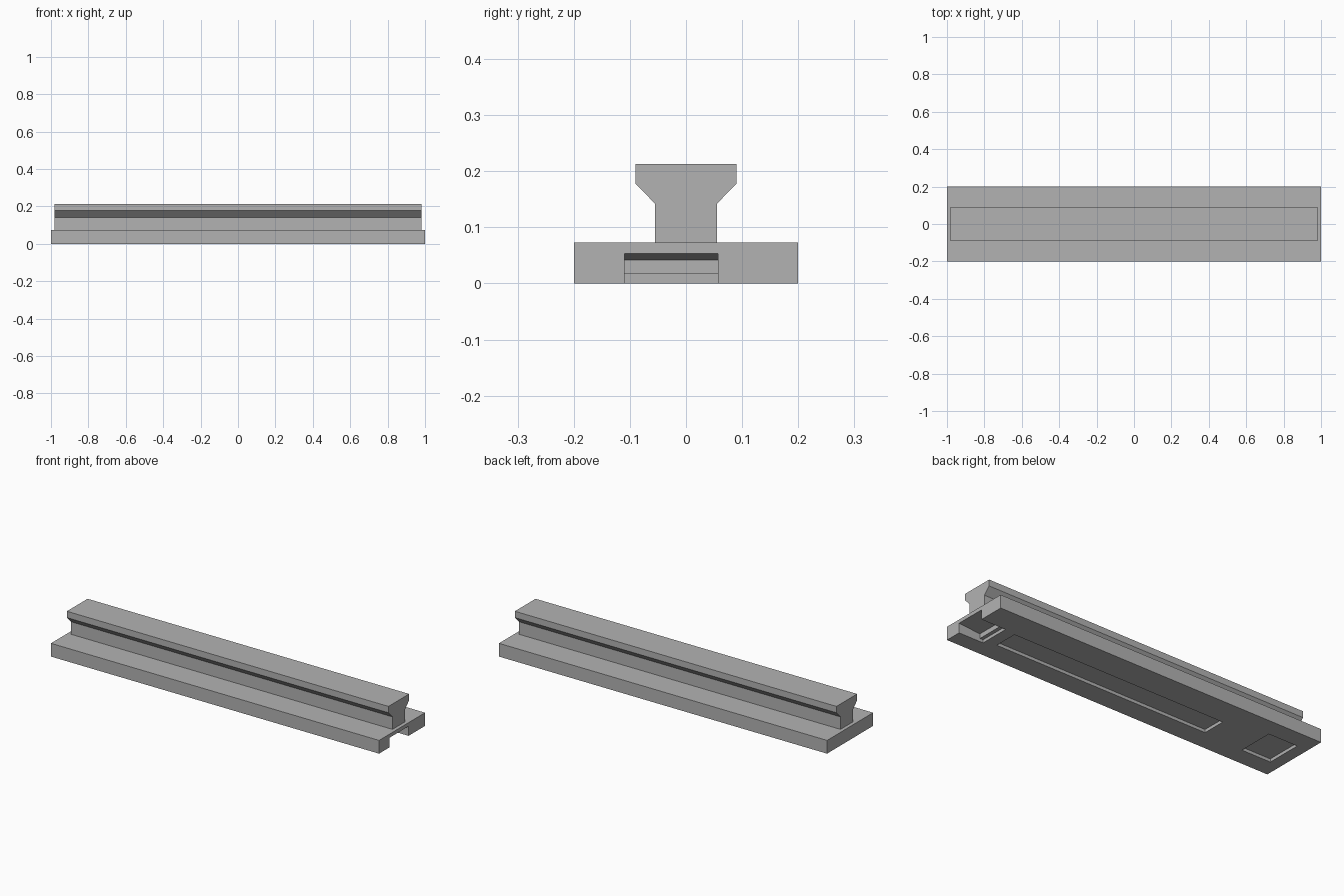
import bpy
import bmesh
from mathutils import Vector

cube = bpy.data.objects.get("Cube")
if cube:
    bpy.data.objects.remove(cube, do_unlink=True)

grey = bpy.data.materials.new("plain grey")
grey.use_nodes = True
colour = (0.45, 0.45, 0.45, 1)
grey.diffuse_color = colour
grey.node_tree.nodes["Principled BSDF"].inputs["Base Color"].default_value = colour


def extrude(name, points, offset):
    """Make a flat-shaded prism from a closed outline pushed along offset."""
    bm = bmesh.new()
    face = bm.faces.new([bm.verts.new(p) for p in points])
    grown = bmesh.ops.extrude_face_region(bm, geom=[face])["geom"]
    moved = [v for v in grown if isinstance(v, bmesh.types.BMVert)]
    bmesh.ops.translate(bm, verts=moved, vec=Vector(offset))
    bmesh.ops.recalc_face_normals(bm, faces=bm.faces)
    mesh = bpy.data.meshes.new(name)
    bm.to_mesh(mesh)
    bm.free()
    mesh.materials.append(grey)
    obj = bpy.data.objects.new(name, mesh)
    bpy.context.collection.objects.link(obj)
    return obj


def box(name, x0, x1, y0, y1, z0, z1):
    outline = [(x0, y0, z0), (x1, y0, z0), (x1, y1, z0), (x0, y1, z0)]
    return extrude(name, outline, (0, 0, z1 - z0))


def carve(target, cutter):
    """Subtract the cutter from the target, then discard it."""
    cutter.hide_render = True
    mod = target.modifiers.new("carve", "BOOLEAN")
    mod.operation = "DIFFERENCE"
    mod.solver = "EXACT"
    mod.object = cutter
    bpy.context.view_layer.objects.active = target
    bpy.ops.object.modifier_apply(modifier=mod.name)
    bpy.data.objects.remove(cutter, do_unlink=True)


# Base plate
plate_top = 0.073
base = box("base_plate", -1, 1, -0.2, 0.2, 0, plate_top)

# Stepped pocket with a sloping ceiling, open at the end
step = 0.017
below = -0.05
pocket = [(1.05, below), (0.85, below), (0.85, step), (0.87, step),
          (0.87, 0.042), (1, 0.053), (1.05, 0.053)]
carve(base, extrude("pocket_cutter", [(x, -0.11, z) for x, z in pocket],
                    (0, 0.167, 0)))

# Long and square shallow recesses underneath
carve(base, box("long_recess_cutter", -0.515, 0.785, -0.085, 0.046, below, step))
carve(base, box("square_recess_cutter", -0.935, -0.758, -0.1, 0.1, below, step))

# Rail with a flared head
side = [(0.055, plate_top), (0.055, 0.142), (0.09, 0.178), (0.09, 0.213)]
profile = side + [(-y, z) for y, z in reversed(side)]
extrude("flared_rail", [(-0.98, y, z) for y, z in profile], (1.96, 0, 0))
